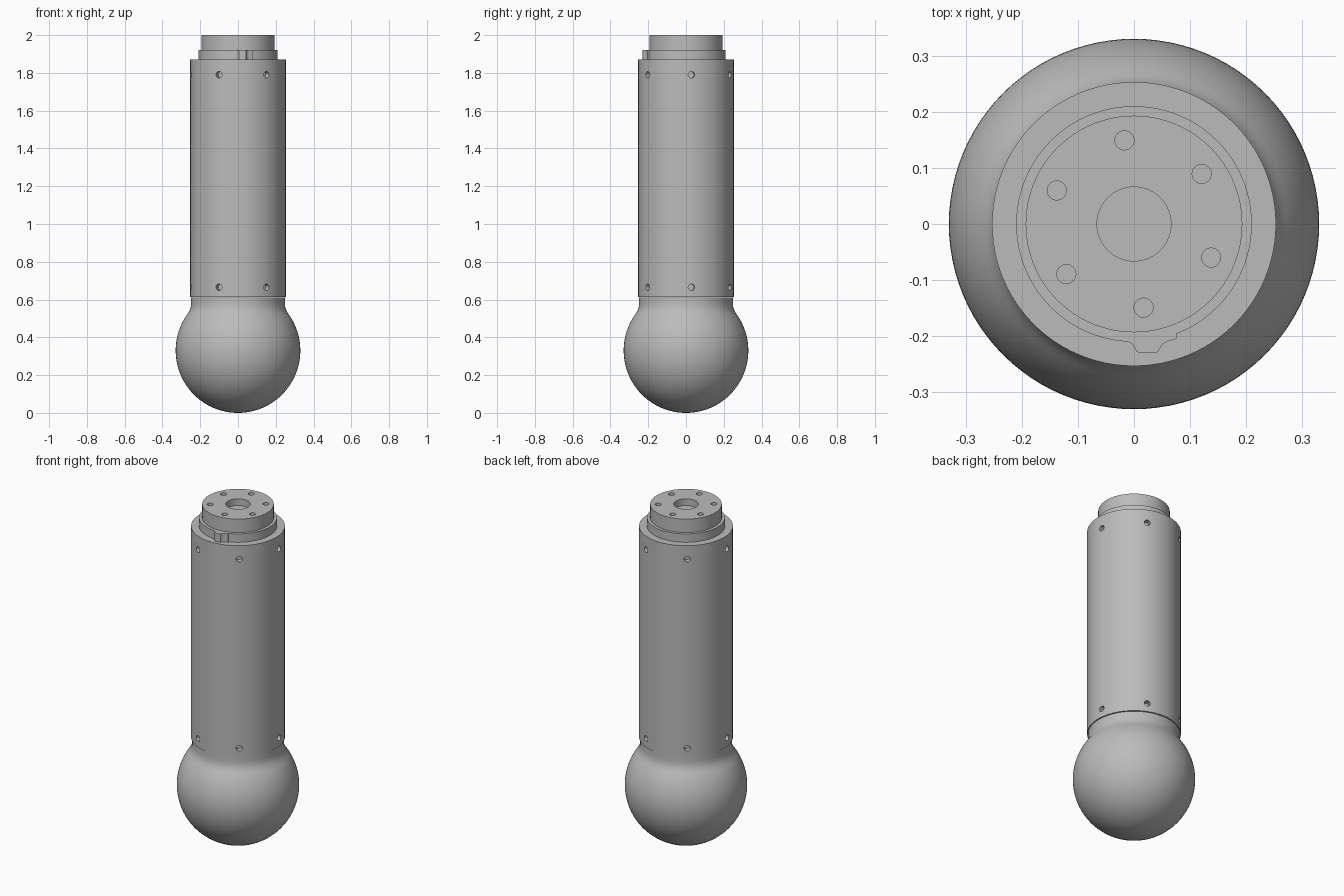
import bpy, bmesh, math
from mathutils import Matrix, Vector

cube = bpy.data.objects.get("Cube")
if cube:
    bpy.data.objects.remove(cube)

grey = bpy.data.materials.new("plain_grey")
grey.use_nodes = True
grey.diffuse_color = (0.5, 0.5, 0.5, 1)
grey.node_tree.nodes["Principled BSDF"].inputs["Base Color"].default_value = (0.5, 0.5, 0.5, 1)

SCREW_ANGLES = [math.radians(6.5 + 60 * i) for i in range(6)]


def make_object(name, bm):
    bmesh.ops.recalc_face_normals(bm, faces=bm.faces)
    mesh = bpy.data.meshes.new(name)
    bm.to_mesh(mesh)
    bm.free()
    mesh.materials.append(grey)
    obj = bpy.data.objects.new(name, mesh)
    bpy.context.collection.objects.link(obj)
    return obj


def lathe(name, profile, closed=False, steps=96):
    """Spin an (radius, height) profile around the z axis."""
    bm = bmesh.new()
    verts = [bm.verts.new((r, 0, z)) for r, z in profile]
    pairs = list(zip(verts, verts[1:]))
    if closed:
        pairs.append((verts[-1], verts[0]))
    edges = [bm.edges.new(p) for p in pairs]
    bmesh.ops.spin(bm, geom=verts + edges, axis=(0, 0, 1), cent=(0, 0, 0),
                   angle=math.tau, steps=steps, use_duplicate=False)
    bmesh.ops.remove_doubles(bm, verts=bm.verts, dist=0.0002)
    return make_object(name, bm)


def add_cylinder(bm, centre, axis, radius, depth, segments=24):
    turn = Vector((0, 0, 1)).rotation_difference(Vector(axis)).to_matrix().to_4x4()
    bmesh.ops.create_cone(bm, cap_ends=True, segments=segments, radius1=radius,
                          radius2=radius, depth=depth,
                          matrix=Matrix.Translation(centre) @ turn)


def cut(target, name, bm):
    cutter = make_object(name, bm)
    mod = target.modifiers.new("holes", 'BOOLEAN')
    mod.object = cutter
    mod.solver = 'EXACT'
    bpy.context.view_layer.update()
    result = bpy.data.meshes.new_from_object(
        target.evaluated_get(bpy.context.evaluated_depsgraph_get()))
    target.modifiers.clear()
    target.data = result
    bpy.data.objects.remove(cutter)


# Ball end with a short filleted neck
R = 0.33
ball_profile = [(R * math.sin(a), R - R * math.cos(a))
                for a in (math.radians(127 * i / 48) for i in range(49))]
ball_profile += [(0.255, 0.545), (0.25, 0.56), (0.248, 0.58), (0.248, 0.612), (0, 0.612)]
ball = lathe("ball_end", ball_profile)

# Outer sleeve with two rows of radial screw holes
sleeve = lathe("sleeve", [(0.2, 0.614), (0.253, 0.614), (0.253, 1.87), (0.2, 1.87)], closed=True)
bm = bmesh.new()
for z in (0.665, 1.79):
    for a in SCREW_ANGLES:
        out = Vector((math.cos(a), math.sin(a), 0))
        add_cylinder(bm, out * 0.253 + Vector((0, 0, z)), out, 0.017, 0.06)
cut(sleeve, "sleeve_hole_cutter", bm)

# Core: locating collar and top flange with centre bore and bolt circle
core = lathe("collar_and_flange", [(0, 0.65), (0.21, 0.65), (0.21, 1.92),
                                   (0.193, 1.92), (0.193, 2.0), (0, 2.0)])
bm = bmesh.new()
add_cylinder(bm, (0, 0, 2.0), (0, 0, 1), 0.066, 0.08, 48)
for a in SCREW_ANGLES:
    b = a + math.radians(30)
    add_cylinder(bm, (0.15 * math.cos(b), 0.15 * math.sin(b), 2.0), (0, 0, 1), 0.017, 0.08)
cut(core, "flange_hole_cutter", bm)

# Alignment key on the front of the collar, with flared sides
half = [(0.052, -0.19), (0.052, -0.2045), (0.036, -0.209), (0.027, -0.214),
        (0.022, -0.222), (0.019, -0.228), (0.013, -0.23)]
outline = [(0.024 + x, y) for x, y in half] + [(0.024 - x, y) for x, y in reversed(half)]
bm = bmesh.new()
face = bm.faces.new([bm.verts.new((x, y, 1.86)) for x, y in outline])
top = bmesh.ops.extrude_face_region(bm, geom=[face])["geom"]
bmesh.ops.translate(bm, vec=(0, 0, 0.06),
                    verts=[v for v in top if isinstance(v, bmesh.types.BMVert)])
key = make_object("alignment_key", bm)

# Smooth the round surfaces, keep the rims sharp
bpy.ops.object.select_all(action='DESELECT')
for obj in (ball, sleeve, core, key):
    obj.select_set(True)
bpy.context.view_layer.objects.active = ball
bpy.ops.object.shade_smooth_by_angle(angle=math.radians(30))
